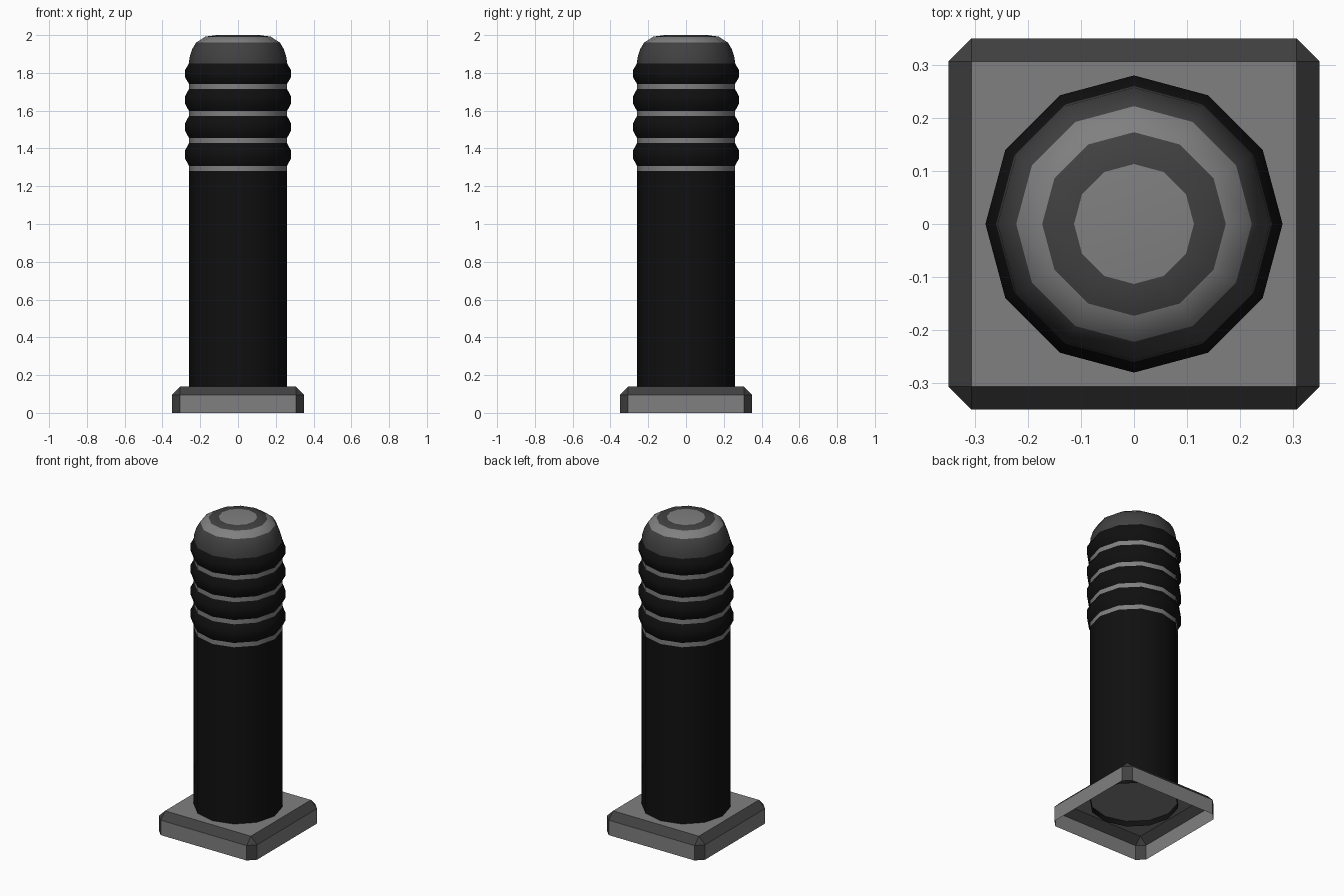
import bpy, bmesh
from math import cos, sin, pi, radians

cube = bpy.data.objects.get("Cube")
if cube:
    bpy.data.objects.remove(cube, do_unlink=True)


def make_material(name, value):
    mat = bpy.data.materials.new(name)
    mat.use_nodes = True
    colour = (value, value, value, 1)
    mat.diffuse_color = colour
    mat.node_tree.nodes["Principled BSDF"].inputs["Base Color"].default_value = colour
    return mat


BLACK = make_material("black", 0.005)
DARK = make_material("dark grey", 0.052)
LIGHT = make_material("light grey", 0.215)
SIDES = 12


def finish(name, bm, materials):
    mesh = bpy.data.meshes.new(name)
    bm.to_mesh(mesh)
    bm.free()
    for mat in materials:
        mesh.materials.append(mat)
    obj = bpy.data.objects.new(name, mesh)
    bpy.context.collection.objects.link(obj)
    return obj


def lathe(name, profile, materials, bands=None, cap=None):
    """Turn an upward (radius, z) profile; bands gives a material per step."""
    bm = bmesh.new()
    rings = [[bm.verts.new((r * cos(2 * pi * i / SIDES), r * sin(2 * pi * i / SIDES), z))
              for i in range(SIDES)] for r, z in profile]
    for step, (low, high) in enumerate(zip(rings, rings[1:])):
        for i in range(SIDES):
            j = (i + 1) % SIDES
            face = bm.faces.new((low[i], low[j], high[j], high[i]))
            face.material_index = bands[step] if bands else 0
    if cap is not None:
        bm.faces.new(rings[-1]).material_index = cap
    obj = finish(name, bm, materials)
    bpy.ops.object.select_all(action='DESELECT')
    obj.select_set(True)
    bpy.context.view_layer.objects.active = obj
    bpy.ops.object.shade_smooth_by_angle(angle=radians(40))
    return obj


# Chamfered base plate, open underneath
bm = bmesh.new()
bmesh.ops.create_cube(bm, size=1)
for v in bm.verts:
    v.co = (v.co.x * 0.7, v.co.y * 0.7, (v.co.z + 0.5) * 0.14)
bottom = [f for f in bm.faces if f.normal.z < -0.9]
bmesh.ops.delete(bm, geom=bottom, context='FACES')
edges = [e for e in bm.edges if max(v.co.z for v in e.verts) > 0.1]
bmesh.ops.bevel(bm, geom=edges, offset=0.044, segments=1, affect='EDGES')
bm.normal_update()
for f in bm.faces:
    f.material_index = 0 if max(abs(c) for c in f.normal) > 0.95 else 1
finish("base_plate", bm, [LIGHT, DARK])

# Main shaft, open at the bottom
R = 0.26
lathe("shaft", [(R, 0.105), (R, 1.28)], [BLACK])

# Four swollen ribs, each sitting on a light groove band
TOPS = [1.428, 1.571, 1.714, 1.85]
groove_bottom = 1.28
for n, top in enumerate(TOPS, 1):
    low = groove_bottom + 0.028
    h = top - low
    lathe(f"groove_band_{n}", [(R, groove_bottom), (R, low)], [LIGHT])
    lathe(f"rib_{n}", [(R, low), (0.28, low + h * 0.32),
                       (0.28, low + h * 0.68), (R, top)], [BLACK])
    groove_bottom = top

# Rounded cap with concentric bands
lathe("domed_cap",
      [(R, 1.85), (0.257, 1.88), (0.243, 1.925), (0.222, 1.96),
       (0.173, 1.992), (0.113, 2.0)],
      [DARK, LIGHT], bands=[0, 0, 0, 1, 0], cap=1)
